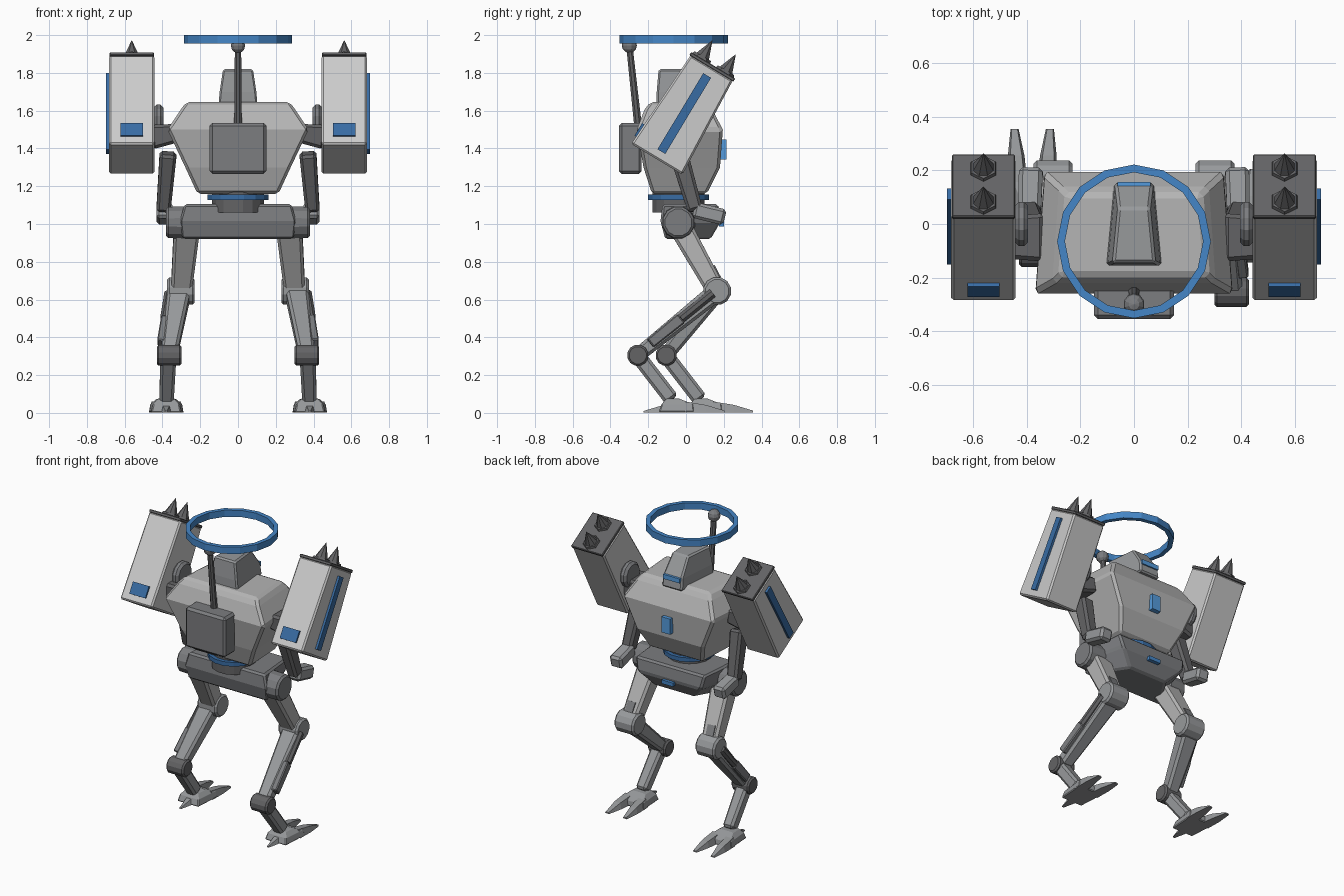
import bpy, bmesh, math
from mathutils import Vector, Matrix

if "Cube" in bpy.data.objects:
    bpy.data.objects.remove(bpy.data.objects["Cube"])


def paint(name, r, g, b):
    m = bpy.data.materials.new(name)
    m.diffuse_color = (r, g, b, 1)
    m.use_nodes = True
    m.node_tree.nodes["Principled BSDF"].inputs["Base Color"].default_value = m.diffuse_color
    return m


BLUE = paint("blue_ring", 0.06, 0.24, 0.57)
BRIGHT = paint("blue_bright", 0.09, 0.33, 0.72)
DEEP = paint("blue_deep", 0.04, 0.15, 0.37)
PALE = paint("pale_grey", 0.60, 0.60, 0.60)
BODY = paint("body_grey", 0.46, 0.46, 0.46)
MID = paint("mid_grey", 0.31, 0.32, 0.33)
STEEL = paint("steel_grey", 0.20, 0.205, 0.215)
DARK = paint("dark_grey", 0.125, 0.125, 0.13)


def solid(name, rings, bevel=0.0, mat=MID, closed=False):
    """Loft equal-length rings of points; cap the ends, or join them into a loop."""
    bm = bmesh.new()
    vs = [[bm.verts.new(p) for p in r] for r in rings]
    n = len(rings[0])
    pairs = list(zip(vs, vs[1:])) + ([(vs[-1], vs[0])] if closed else [])
    for a, b in pairs:
        for i in range(n):
            j = (i + 1) % n
            bm.faces.new((a[i], a[j], b[j], b[i]))
    if not closed:
        bm.faces.new(vs[0][::-1])
        bm.faces.new(vs[-1])
    bmesh.ops.recalc_face_normals(bm, faces=bm.faces)
    me = bpy.data.meshes.new(name)
    bm.to_mesh(me)
    bm.free()
    ob = bpy.data.objects.new(name, me)
    bpy.context.collection.objects.link(ob)
    me.materials.append(mat)
    if bevel:
        m = ob.modifiers.new("bevel", 'BEVEL')
        m.width, m.segments, m.limit_method = bevel, 1, 'ANGLE'
        m.angle_limit = math.radians(35)
    return ob


def rect(z, hx, y0, y1, hx1=None):
    """Rectangle at height z; hx at the y0 side, hx1 at the y1 side."""
    h = hx if hx1 is None else hx1
    return [(-hx, y0, z), (hx, y0, z), (h, y1, z), (-h, y1, z)]


def box(name, c, size, bevel=0.0, mat=MID, rot=None):
    x, y, z = (v / 2 for v in size)
    ob = solid(name, [rect(-z, x, -y, y), rect(z, x, -y, y)], bevel, mat)
    ob.matrix_world = Matrix.Translation(c) @ (rot or Matrix()).to_4x4()
    return ob


def frame(p0, p1):
    d = (Vector(p1) - Vector(p0)).normalized()
    u = Vector((0, 1, 0)) if abs(d.x) > 0.9 else Vector((1, 0, 0))
    u = (u - d * u.dot(d)).normalized()
    return u, d.cross(u)


def beam(name, p0, p1, s0, s1, mat=MID, bevel=0.015):
    """Tapered bar; s0 and s1 are (width across x, thickness) at the ends."""
    u, v = frame(p0, p1)
    rings = [[Vector(p) + u * a * s[0] / 2 + v * b * s[1] / 2
              for a, b in ((-1, -1), (1, -1), (1, 1), (-1, 1))]
             for p, s in ((p0, s0), (p1, s1))]
    return solid(name, rings, bevel, mat)


def rod(name, p0, p1, r0, r1, n=12, mat=DARK, bevel=0.0):
    u, v = frame(p0, p1)
    rings = [[Vector(p) + (u * math.cos(a) + v * math.sin(a)) * r
              for a in (2 * math.pi * (i + 0.5) / n for i in range(n))]
             for p, r in ((p0, r0), (p1, r1))]
    return solid(name, rings, bevel, mat)


# Torso, backpack and chest light
solid("torso", [rect(1.16, 0.215, -0.18, 0.11, 0.2), rect(1.30, 0.28, -0.225, 0.18, 0.255),
                rect(1.50, 0.375, -0.26, 0.195, 0.34), rect(1.605, 0.305, -0.22, 0.14, 0.28),
                rect(1.645, 0.275, -0.19, 0.11, 0.25)], 0.015, BODY)
box("backpack", (0, -0.295, 1.40), (0.30, 0.12, 0.27), 0.015, STEEL)
box("chest_light", (0, 0.198, 1.395), (0.065, 0.035, 0.105), 0, BRIGHT)

# Head with sloping face and visor
solid("head", [rect(1.62, 0.105, -0.155, 0.155, 0.075), rect(1.70, 0.098, -0.155, 0.145, 0.07),
               rect(1.82, 0.08, -0.145, 0.06, 0.06)], 0.01)
box("visor", (0, 0.14, 1.69), (0.125, 0.035, 0.03), 0, BRIGHT)

# Antenna and the ring above the head
rod("antenna", (0, -0.255, 1.53), (0, -0.30, 1.945), 0.022, 0.018, 8)
bm = bmesh.new()
bmesh.ops.create_uvsphere(bm, u_segments=10, v_segments=6, radius=0.04)
me = bpy.data.meshes.new("antenna_ball")
bm.to_mesh(me)
bm.free()
me.materials.append(STEEL)
ball = bpy.data.objects.new("antenna_ball", me)
ball.location = (0, -0.30, 1.945)
bpy.context.collection.objects.link(ball)
rings = []
for i in range(16):
    a = i * math.pi / 8
    rings.append([(r * math.cos(a), -0.065 + r * math.sin(a), z)
                  for r, z in ((0.258, 1.955), (0.287, 1.955), (0.287, 2.0), (0.258, 2.0))])
solid("halo_ring", rings, 0, BLUE, closed=True)

# Waist
rod("waist", (0, -0.04, 1.06), (0, -0.04, 1.18), 0.14, 0.14, 16)
rod("waist_light_ring", (0, -0.04, 1.128), (0, -0.04, 1.156), 0.165, 0.165, 16, DEEP)

# Pelvis: wedge narrowing down and forward
solid("pelvis", [rect(0.92, 0.30, -0.11, 0.13, 0.14), rect(1.015, 0.31, -0.135, 0.185, 0.24),
                 rect(1.105, 0.285, -0.125, 0.17, 0.26)], 0.012, STEEL)
box("pelvis_light", (0, 0.188, 1.0), (0.085, 0.025, 0.025), 0, BLUE)

TILT = Matrix.Rotation(math.radians(-31), 3, 'X')

for s, side, ya in ((1, "right", -0.255), (-1, "left", -0.105)):
    P = lambda x, y, z: (s * x, y, z)

    # Leg
    rod(side + "_hip", P(0.25, -0.04, 1.008), P(0.38, -0.04, 1.008), 0.09, 0.085, 12, STEEL, 0.012)
    beam(side + "_thigh", P(0.268, -0.05, 1.02), P(0.30, 0.155, 0.655), (0.14, 0.125), (0.11, 0.10), BODY)
    beam(side + "_thigh_plate", P(0.298, 0.142, 0.775), P(0.302, 0.173, 0.715), (0.055, 0.025), (0.055, 0.025), STEEL, 0)
    rod(side + "_knee", P(0.23, 0.165, 0.645), P(0.375, 0.165, 0.645), 0.075, 0.075, 12, MID, 0.012)
    knee, ankle = Vector(P(0.31, 0.16, 0.64)), Vector(P(0.365, ya, 0.305))
    beam(side + "_shin", knee, ankle, (0.12, 0.10), (0.085, 0.075))
    out = Vector((s * 0.052, 0, 0.01))
    mid = knee.lerp(ankle, 0.45) + out
    beam(side + "_piston_sleeve", mid, knee.lerp(ankle, 0.84) + out, (0.04, 0.06), (0.04, 0.055), STEEL, 0.006)
    rod(side + "_piston_rod", knee.lerp(ankle, 0.05) + out, mid, 0.027, 0.027, 8)
    rod(side + "_ankle", P(0.30, ya, 0.305), P(0.43, ya, 0.305), 0.057, 0.057, 12, DARK, 0.01)
    beam(side + "_lower_leg", P(0.37, ya + 0.01, 0.29), P(0.378, ya + 0.18, 0.07), (0.085, 0.08), (0.075, 0.08))

    # Foot: wedge body, two front toes, heel spur
    fx = s * 0.38
    foot = solid(side + "_foot", [rect(0.003, 0.08, ya + 0.11, ya + 0.30, 0.092),
                                  rect(0.045, 0.07, ya + 0.125, ya + 0.295, 0.085),
                                  rect(0.075, 0.045, ya + 0.15, ya + 0.22, 0.05)], 0.006)
    foot.location.x = fx
    for k in (-1, 1):
        toe = solid(side + "_toe", [
            [(w * a + k * o, ya + y, z) for a, z in ((-1, 0.003), (1, 0.003), (0.7, h), (-0.7, h))]
            for y, w, h, o in ((0.25, 0.036, 0.06, 0.053), (0.36, 0.031, 0.042, 0.06), (0.46, 0.015, 0.012, 0.066))])
        toe.location.x = fx
    heel = solid(side + "_heel", [
        [(w * a, ya + y, z) for a, z in ((-1, 0.003), (1, 0.003), (0.6, h), (-0.6, h))]
        for y, w, h in ((0.20, 0.035, 0.06), (0.13, 0.03, 0.04), (0.03, 0.008, 0.01))])
    heel.location.x = fx

    # Shoulder, arm and hand
    beam(side + "_shoulder", P(0.33, -0.05, 1.48), P(0.46, -0.05, 1.46), (0.18, 0.10), (0.16, 0.13), DARK)
    rod(side + "_mount_disc", P(0.395, 0.0, 1.55), P(0.445, 0.0, 1.55), 0.085, 0.085, 12, STEEL, 0.015)
    beam(side + "_upper_arm", P(0.37, -0.04, 1.375), P(0.395, 0.05, 1.07), (0.09, 0.10), (0.075, 0.08), DARK)
    beam(side + "_hand", P(0.39, 0.04, 1.075), P(0.385, 0.205, 1.035), (0.085, 0.085), (0.09, 0.085))

    # Launcher pod with lights, cap and spikes, tilted forward
    c = Vector(P(0.5625, 0.0, 1.60))
    L = lambda x, y, z: c + TILT @ Vector((s * x, y, z))
    pod = solid(side + "_pod", [rect(-0.30, 0.12, -0.158, 0.158), rect(0.265, 0.12, -0.13, 0.13)], 0.01, PALE)
    pod.matrix_world = Matrix.Translation(c) @ TILT.to_4x4()
    box(side + "_pod_cap", L(0, 0, 0.27), (0.235, 0.272, 0.02), 0.004, DARK, TILT)
    box(side + "_pod_stripe", L(0.125, 0, -0.018), (0.02, 0.048, 0.47), 0, DEEP, TILT)
    box(side + "_pod_panel", L(0, -0.153, -0.215), (0.12, 0.025, 0.078), 0, DEEP, TILT)
    for k in (-1, 1):
        rod(side + "_spike_base", L(0, k * 0.072, 0.275), L(0, k * 0.072, 0.293), 0.057, 0.05, 6)
        rod(side + "_spike", L(0, k * 0.072, 0.285), L(0, k * 0.072, 0.39), 0.044, 0.001, 8)
